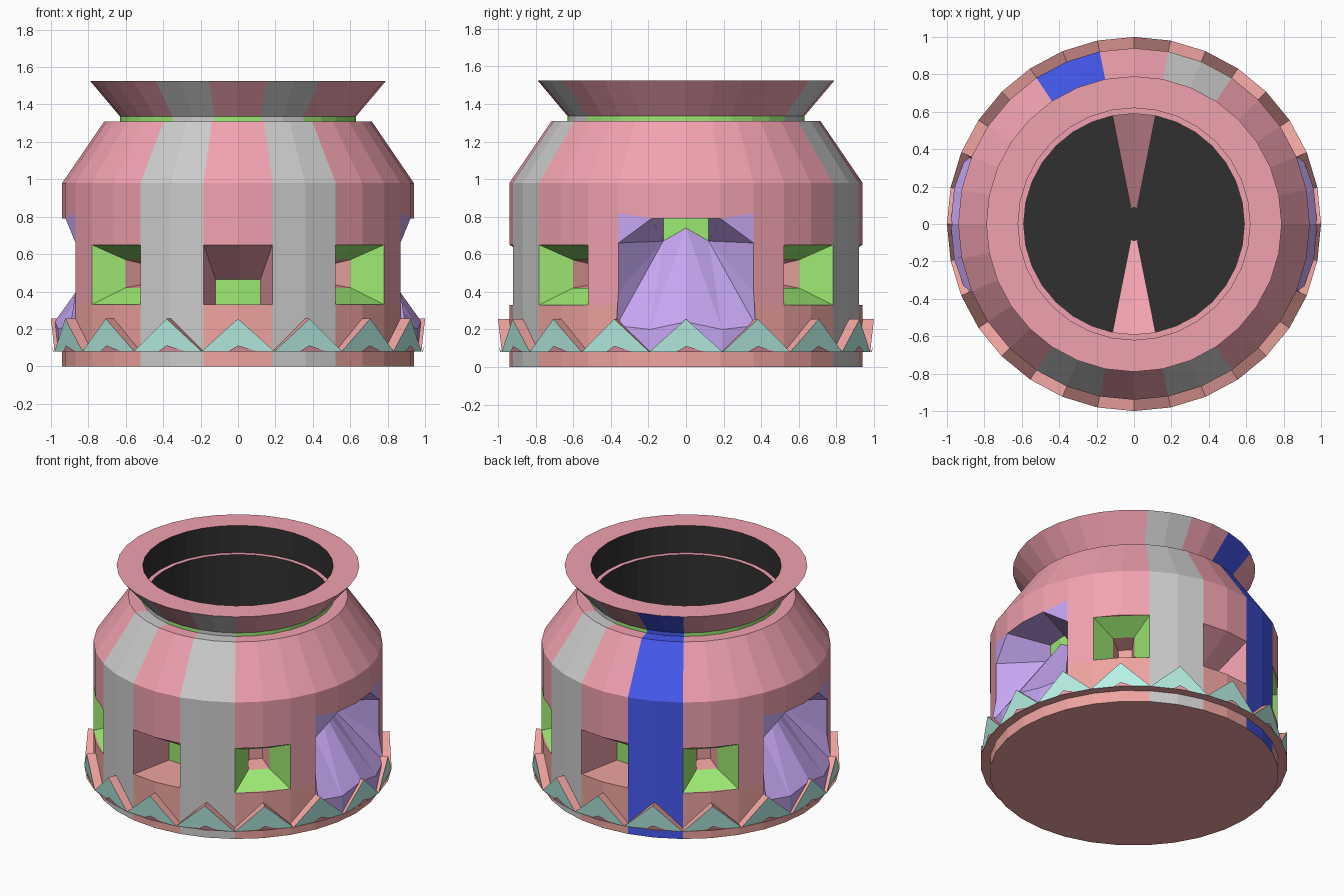
import bpy, bmesh
from math import sin, cos, radians
from mathutils import Vector

if "Cube" in bpy.data.objects:
    bpy.data.objects.remove(bpy.data.objects["Cube"])

STEP = 11.25
COL = {"pink": (.88, .36, .43), "salmon": (.86, .37, .35), "green": (.34, .82, .17),
       "purple": (.56, .38, .88), "teal": (.48, .88, .79), "blue": (.06, .10, .86),
       "black": (.03, .03, .03), "grey": None}
MATS = {}
for n, c in COL.items():
    if c:
        MATS[n] = bpy.data.materials.new(n)
        MATS[n].diffuse_color = (*c, 1)


def P(a, r, z):
    """Polar point; angle 0 is the front (-y), 90 is +x."""
    return Vector((r * sin(radians(a)), -r * cos(radians(a)), z))


class Part:
    """Collects flat faces, each turned toward a given viewpoint."""
    def __init__(self, name):
        self.name, self.bm, self.cols = name, bmesh.new(), []

    def face(self, pts, col, eye):
        pts = [P(*p) for p in pts]
        f = self.bm.faces.new([self.bm.verts.new(p) for p in pts])
        f.normal_update()
        if f.normal.dot(P(*eye) - f.calc_center_median()) < 0:
            f.normal_flip()
        if col not in self.cols:
            self.cols.append(col)
        f.material_index = self.cols.index(col)

    def done(self):
        bmesh.ops.remove_doubles(self.bm, verts=self.bm.verts, dist=1e-4)
        me = bpy.data.meshes.new(self.name)
        self.bm.to_mesh(me)
        self.bm.free()
        for c in self.cols:
            me.materials.append(MATS.get(c))
        bpy.context.collection.objects.link(bpy.data.objects.new(self.name, me))


def stripe(a, plain):
    """Colour at mid-angle a: grey stripes, one blue, otherwise plain."""
    a %= 360
    if 191.25 < a < 213.75:
        return "blue"
    if any(abs(a - c) < STEP for c in (22.5, 157.5, 337.5)):
        return "grey"
    return plain


def near(a, centres, width):
    return any(abs((a - c + 180) % 360 - 180) < width for c in centres)


WINDOWS, DOORS = (0, 45, 135, 180, 225, 315), (90, 270)

# Outer shell, core, neck and rim, one column per side
shell, core, rim = Part("body_shell"), Part("inner_core"), Part("flared_rim")
for k in range(32):
    a, b = k * STEP, (k + 1) * STEP
    m = (a + b) / 2

    def quad(part, r0, z0, r1, z1, col, eye):
        part.face([(a, r0, z0), (b, r0, z0), (b, r1, z1), (a, r1, z1)], col, eye)

    lo, hi = stripe(m, "salmon"), stripe(m, "pink")
    out = (m, 4, .5)
    if near(m, DOORS, 22.5):
        quad(shell, .94, 0, .94, .08, lo, out)
        za, zb = (.82 if near(t, DOORS, 15) is False else .79 for t in (a, b))
        shell.face([(a, .94, za), (b, .94, zb), (b, .94, .98), (a, .94, .98)], hi, out)
    else:
        quad(shell, .94, 0, .94, .33, lo, out)
        if near(m, WINDOWS, STEP):
            quad(shell, .94, .65, .94, .98, hi, out)
        else:
            quad(shell, .94, .33, .94, .98, hi, out)
    quad(shell, .94, .98, .715, 1.31, hi, out)
    quad(shell, .715, 1.31, .63, 1.31, hi, (m, .7, 5))
    quad(core, .62, .3, .62, 1.31, "green", out)
    quad(core, .63, 1.31, .63, 1.335, stripe(m, "green"), out)
    quad(core, .63, 1.33, .59, 1.33, "pink", (m, .6, 5))
    quad(core, .59, .155, .59, 1.33, "black", (0, 0, .7))
    quad(rim, .63, 1.335, .79, 1.525, hi, out)
    quad(rim, .79, 1.525, .62, 1.525, "pink", (m, .7, 5))
    quad(rim, .62, 1.525, .62, 1.33, "black", (0, 0, 1.4))
ring = [k * STEP for k in range(32)]
shell.face([(a, .94, 0) for a in ring], "salmon", (0, 0, -5))
core.face([(a, .59, .155) for a in ring], "black", (0, 0, 5))
for p in (shell, core, rim):
    p.done()

# Front and back windows with a chute that runs down into the core
for c, name in ((0, "front_window"), (180, "back_window")):
    w, eye = Part(name), (c, 1.2, .35)
    for s in (-STEP, STEP):
        e = c + s
        w.face([(c, .94, .65), (e, .94, .65), (e, .09, .16), (c, .09, .16)], "pink", (c, 2, -.5))
        w.face([(e, .94, .65), (e, .94, .33), (e, .62, .33), (e, .62, .465)], "pink", eye)
        w.face([(c, .94, .33), (e, .94, .33), (e, .62, .33), (c, .62, .33)], "salmon", (c, .8, 5))
    w.done()


def window_ring(c, r, hw, z0, z1):
    """Four corners of a flat opening facing angle c."""
    from math import atan2, degrees, hypot
    d, q = degrees(atan2(hw, r)), hypot(hw, r)
    return [(c - d, q, z0), (c + d, q, z0), (c + d, q, z1), (c - d, q, z1)]


# Diagonal windows: green funnel, then a small red niche
for c in (45, 135, 225, 315):
    w, eye = Part("diagonal_window_%d" % c), (c, .93, .49)
    r0 = [(c - STEP, .94, .33), (c + STEP, .94, .33), (c + STEP, .94, .65), (c - STEP, .94, .65)]
    r1 = window_ring(c, .78, .07, .42, .57)
    r2 = window_ring(c, .66, .045, .44, .545)
    for p, q, col in ((r0, r1, "green"), (r1, r2, "salmon")):
        for i in range(4):
            j = (i + 1) % 4
            w.face([p[i], p[j], q[j], q[i]], col, eye)
    w.face(r2, "salmon", eye)
    for z, col, up in ((.65, "pink", -5), (.33, "salmon", 5)):
        w.face([(c - STEP, .94, z), (c, .94, z), (c + STEP, .94, z)], col, (c, .93, up))
    w.done()

# Side doorways with a fanned ramp
for c in DOORS:
    d = Part("right_doorway" if c == 90 else "left_doorway")
    for s in (-1, 1):
        A, B, O = c + s * STEP, c + s * 22.5, c
        eye = (c, 1.2, .6)
        d.face([(O, .94, .79), (A, .94, .79), (A, .62, .79), (O, .62, .79)], "purple", (c, .8, -5))
        d.face([(A, .94, .79), (B, .94, .82), (B, .94, .66)], "purple", eye)
        d.face([(A, .94, .79), (B, .94, .66), (A, .62, .67), (A, .62, .79)], "purple", eye)
        d.face([(B, .94, .66), (B, .94, .4), (A, .62, .67)], "purple", eye)
        d.face([(A, .62, .67), (B, .94, .4), (B, .97, .22)], "purple", (c, 2, 2))
        d.face([(A, .62, .67), (B, .97, .22), (A, .98, .2)], "purple", (c, 2, 2))
        d.face([(O, .62, .74), (A, .62, .67), (A, .98, .2)], "purple", (c, 2, 2))
        d.face([(O, .62, .74), (A, .98, .2), (O, .98, .24)], "purple", (c, 2, 2))
        d.face([(O, .98, .24), (A, .98, .2), (A, .98, .08), (O, .98, .08)], "purple", (c, 4, .1))
        d.face([(A, .98, .2), (B, .97, .22), (B, .97, .08), (A, .98, .08)], "purple", (c, 4, .1))
        d.face([(B, .94, .4), (B, .97, .22), (B, .97, .08), (B, .94, .08)], "purple", (c + s * 40, 1, .2))
    d.done()

# Ring of sixteen pointed teeth round the base
teeth = Part("tooth_ring")
for k in range(16):
    c = k * 22.5
    L, R, out = c - STEP, c + STEP, (c, 4, .2)
    teeth.face([(L, 1, .08), (R, 1, .08), (c, 1, .255)], "teal", out)
    for e in (L, R):
        teeth.face([(e, 1, .08), (c, 1, .255), (c, .93, .255), (e, .93, .08)], "salmon", (c, .97, 5))
        teeth.face([(e, 1, .08), (c, 1, .08), (c, .93, .08), (e, .93, .08)], "salmon", (c, .97, -5))
    teeth.face([(c - 3, .99, .08), (c + 6, .99, .08), (c, .997, .112)], "pink", out)
teeth.done()

for m in bpy.data.materials:
    if m.users and not m.is_grease_pencil:
        m.use_nodes = True
        m.node_tree.nodes["Principled BSDF"].inputs["Base Color"].default_value = m.diffuse_color
